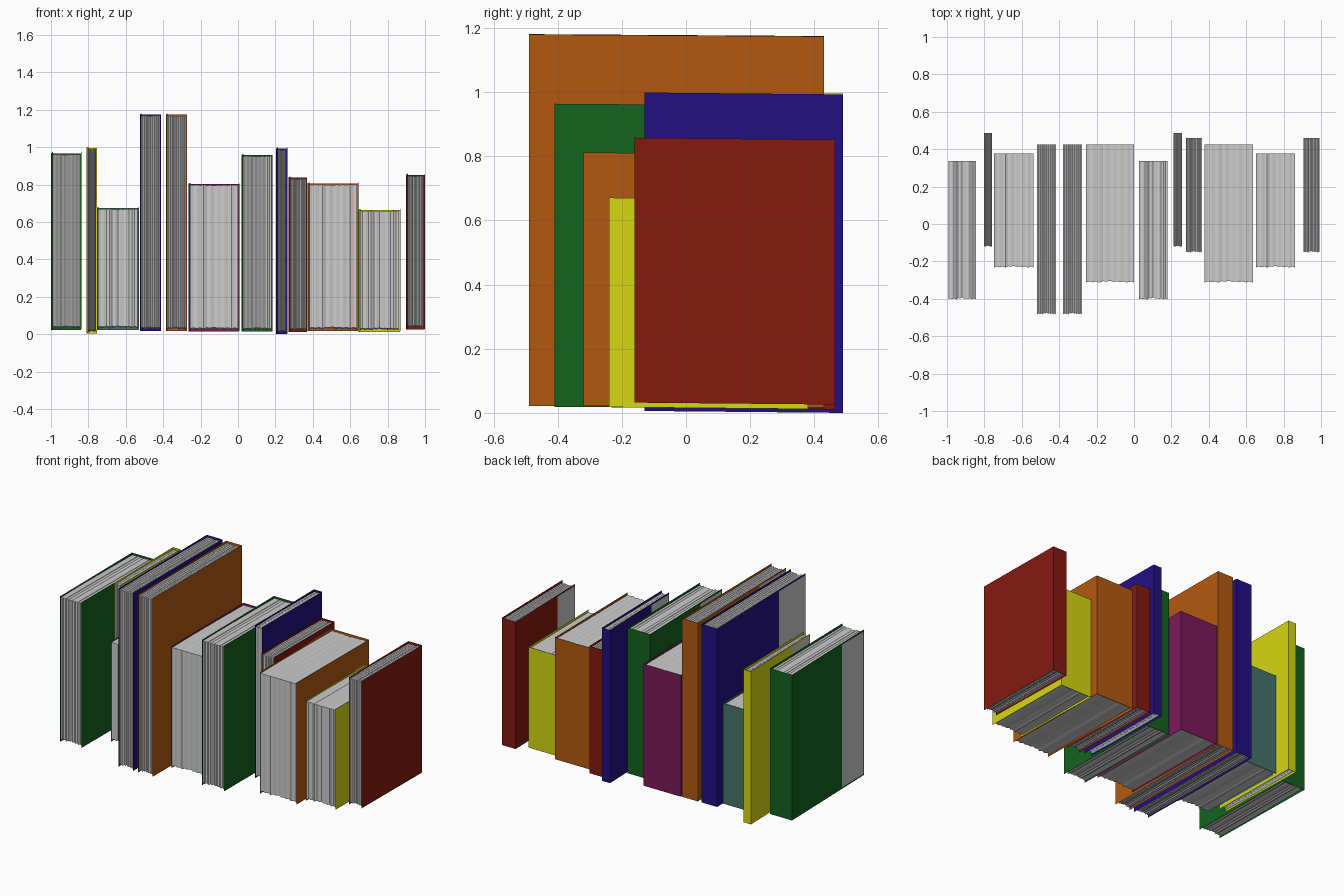
import bpy, bmesh, random

if "Cube" in bpy.data.objects:
    bpy.data.objects.remove(bpy.data.objects["Cube"])
random.seed(4)

# cover colours
COLOURS = {
    "green": (0.12, 0.0), "red": None,
}
COLOURS = {
    "green": (0.006, 0.125, 0.013, 1), "red": (0.23, 0.01, 0.005, 1),
    "orange": (0.45, 0.1, 0.005, 1), "yellow": (0.68, 0.68, 0.006, 1),
    "blue": (0.017, 0.005, 0.23, 1), "purple": (0.2, 0.01, 0.105, 1),
    "teal": (0.065, 0.175, 0.15, 1),
}
MATS = {}
for name, rgba in COLOURS.items():
    MATS[name] = bpy.data.materials.new(name + "_cover")
    MATS[name].diffuse_color = rgba

# book formats: front y, back y, z bottom, z top
BIG = (-0.41, 0.34, 0.018, 0.963)
SLIM = (-0.13, 0.49, 0.003, 0.996)
SMALL = (-0.24, 0.38, 0.015, 0.668)
TALL = (-0.49, 0.43, 0.018, 1.176)
THICK = (-0.32, 0.43, 0.017, 0.807)
MEDIUM = (-0.16, 0.465, 0.017, 0.843)

# colour, left x, right x, format, lift
BOOKS = [
    ("green", -1.0, -0.838, BIG, 0.007),
    ("yellow", -0.81, -0.753, SLIM, 0.003),
    ("teal", -0.755, -0.53, SMALL, 0.01),
    ("blue", -0.525, -0.411, TALL, 0.002),
    ("orange", -0.386, -0.272, TALL, 0.001),
    ("purple", -0.264, 0.008, THICK, 0.0),
    ("green", 0.02, 0.185, BIG, -0.002),
    ("blue", 0.203, 0.264, SLIM, 0.0),
    ("red", 0.27, 0.37, MEDIUM, -0.003),
    ("orange", 0.371, 0.643, THICK, 0.002),
    ("yellow", 0.645, 0.868, SMALL, 0.0),
    ("red", 0.898, 1.0, MEDIUM, 0.012),
]

# page edge pattern shared by all books: how far each leaf group is set back
LEAVES = 14
WAVE = [(i % 2) * 0.006 + random.uniform(0, 0.006) for i in range(LEAVES + 1)]
SKEW, TILT = 0.010, 0.006


def add_mesh(name, bm, mat=None):
    bmesh.ops.recalc_face_normals(bm, faces=bm.faces)
    mesh = bpy.data.meshes.new(name)
    bm.to_mesh(mesh)
    bm.free()
    obj = bpy.data.objects.new(name, mesh)
    bpy.context.collection.objects.link(obj)
    if mat:
        mesh.materials.append(mat)
    return obj


def cover(name, x0, x1, y0, y1, z0, z1, mat):
    """Thin U-shaped sheet: two boards and a spine at the back."""
    bm = bmesh.new()
    profile = [(x1, y0), (x1, y1), (x0, y1), (x0, y0)]
    rows = [[bm.verts.new(lean(x, y, z, x0, x1, y0, y1)) for x, y in profile]
            for z in (z0, z1)]
    for i in range(3):
        bm.faces.new((rows[0][i], rows[0][i + 1], rows[1][i + 1], rows[1][i]))
    return add_mesh(name, bm, mat)


def lean(x, y, z, x0, x1, y0, y1):
    """Slight lean of each book; boards keep inside the overall width."""
    t = (y1 - y) / (y1 - y0)
    shift = SKEW * t if x < (x0 + x1) / 2 else SKEW * 0.2 * (t - 1)
    return (x + shift, y, z + TILT * (t - 0.5))


def pages(name, x0, x1, y0, y1, z0, z1):
    """Page block with grooved front, top and bottom edges."""
    bm = bmesh.new()
    side, rings = 0.007, []
    for i, w in enumerate(WAVE):
        x = x0 + side + (x1 - x0 - 2 * side) * i / LEAVES
        f, b = y0 + 0.006 + w, y1 - 0.004
        lo, hi = z0 + 0.009 + w * 0.7, z1 - 0.009 - w * 0.7
        ring = [(f, lo), (b, lo), (b, hi), (f, hi)]
        rings.append([bm.verts.new((x, y, z + TILT * ((y1 - y) / (y1 - y0) - 0.5)))
                      for y, z in ring])
    for a, b in zip(rings, rings[1:]):
        for k in range(4):
            n = (k + 1) % 4
            bm.faces.new((a[k], a[n], b[n], b[k]))
    bm.faces.new(rings[0])
    bm.faces.new(rings[-1])
    return add_mesh(name, bm)


for i, (colour, x0, x1, (y0, y1, z0, z1), lift) in enumerate(BOOKS, 1):
    box = (x0, x1, y0, y1, z0 + lift, z1 + lift)
    cover(f"book_{i}_cover", *box, MATS[colour])
    pages(f"book_{i}_pages", *box)

for m in bpy.data.materials:
    if m.users and not m.is_grease_pencil:
        m.use_nodes = True
        m.node_tree.nodes["Principled BSDF"].inputs["Base Color"].default_value = m.diffuse_color
